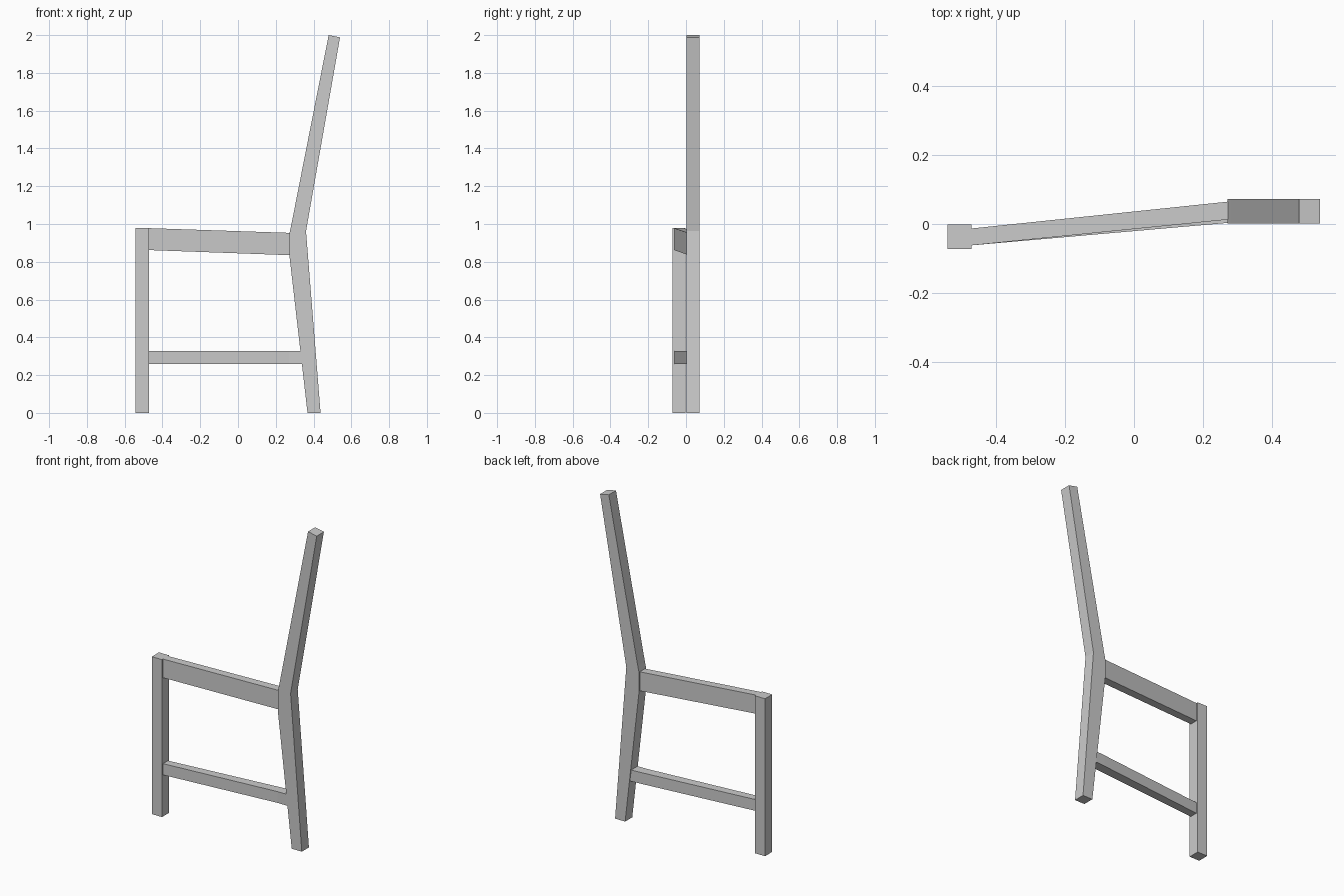
import bpy
import bmesh

if "Cube" in bpy.data.objects:
    bpy.data.objects.remove(bpy.data.objects["Cube"])


def make_object(name, rings):
    """Join matching cross-section rings into a closed flat-faced solid."""
    bm = bmesh.new()
    loops = [[bm.verts.new(p) for p in ring] for ring in rings]
    for a, b in zip(loops, loops[1:]):
        n = len(a)
        for i in range(n):
            j = (i + 1) % n
            bm.faces.new((a[i], a[j], b[j], b[i]))
    bm.faces.new(loops[0])
    bm.faces.new(loops[-1])
    bmesh.ops.recalc_face_normals(bm, faces=bm.faces[:])
    mesh = bpy.data.meshes.new(name)
    bm.to_mesh(mesh)
    bm.free()
    obj = bpy.data.objects.new(name, mesh)
    bpy.context.collection.objects.link(obj)
    return obj


def side_profile(name, points, y0, y1):
    """Extrude an x/z outline between two depths."""
    return make_object(name, [[(x, y, z) for x, z in points] for y in (y0, y1)])


def rail(name, sections):
    """Loft rectangles given as (x, y0, y1, z0, z1)."""
    return make_object(name, [
        [(x, y0, z0), (x, y1, z0), (x, y1, z1), (x, y0, z1)]
        for x, y0, y1, z0, z1 in sections])


# Straight front leg
side_profile("front_leg", [(-0.542, 0), (-0.472, 0), (-0.472, 0.978), (-0.542, 0.978)],
             -0.072, -0.002)

# Bent rear leg continuing up into the back post, with a flat seat for the rail
side_profile("rear_leg_and_back_post", [
    (0.368, 0), (0.437, 0), (0.36, 0.962), (0.54, 1.988), (0.48, 2.0),
    (0.281, 0.99), (0.272, 0.95), (0.272, 0.835)], 0.002, 0.072)

# Sloping seat rail
rail("seat_rail", [(-0.472, -0.062, -0.013, 0.862, 0.978),
                   (0.274, 0.013, 0.065, 0.835, 0.953)])

# Lower stretcher, turning to sit flush with the rear leg
rail("stretcher", [(-0.472, -0.062, -0.013, 0.258, 0.328),
                   (0.27, 0.003, 0.062, 0.258, 0.328),
                   (0.35, 0.003, 0.068, 0.258, 0.328)])
